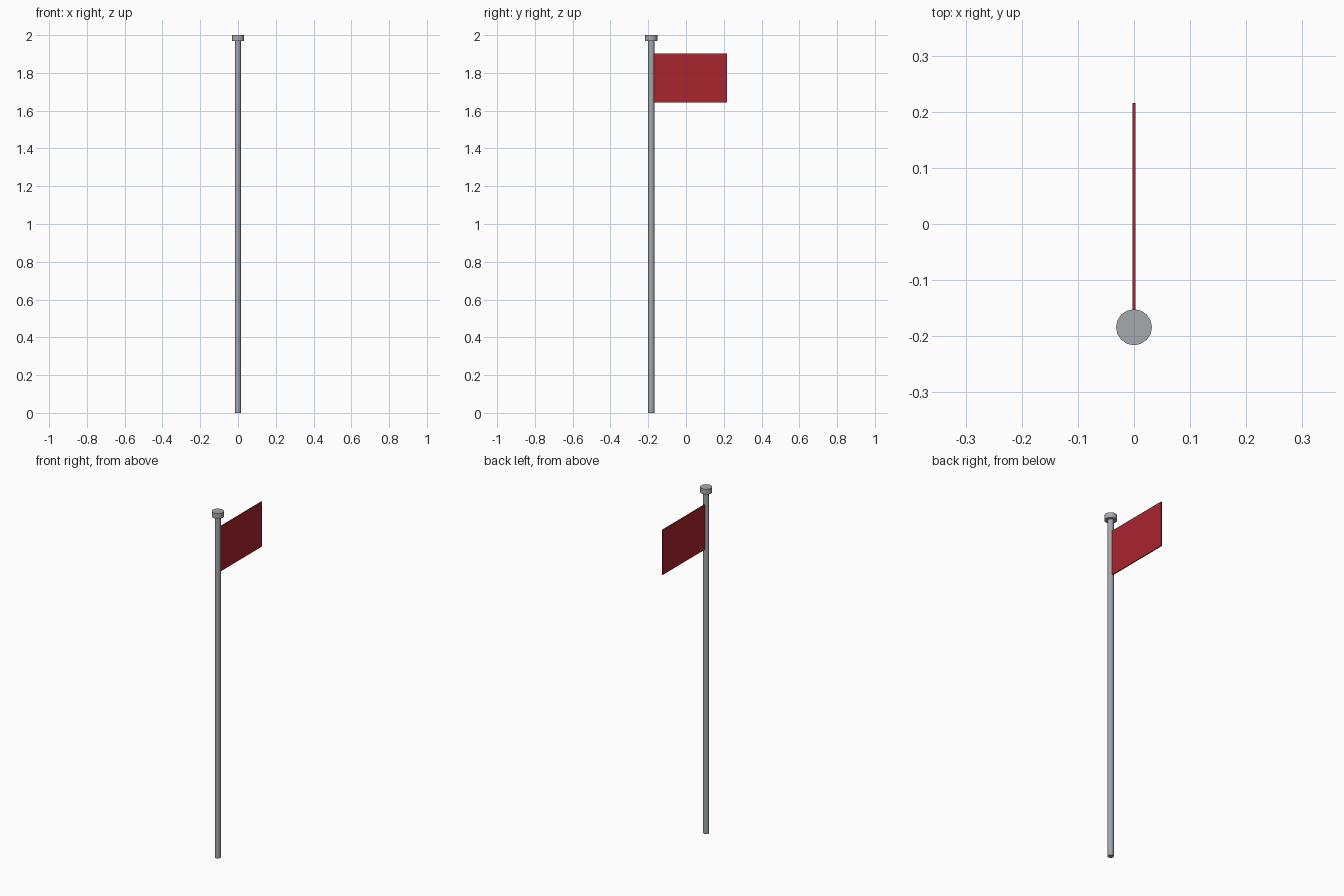
import bpy, math

if "Cube" in bpy.data.objects:
    bpy.data.objects.remove(bpy.data.objects["Cube"])

def material(name, rgb):
    m = bpy.data.materials.new(name)
    m.diffuse_color = (*rgb, 1)
    m.use_nodes = True
    m.node_tree.nodes["Principled BSDF"].inputs["Base Color"].default_value = m.diffuse_color
    return m

metal = material("grey metal", (0.38, 0.40, 0.42))
cloth = material("red cloth", (0.40, 0.018, 0.027))

POLE_Y = -0.184

def rod(name, radius, z0, z1):
    bpy.ops.mesh.primitive_cylinder_add(vertices=16, radius=radius, depth=z1 - z0,
                                        location=(0, POLE_Y, (z0 + z1) / 2))
    ob = bpy.context.object
    ob.name = name
    ob.data.materials.append(metal)

# pole and its wider cap
rod("pole", 0.016, 0, 1.97)
rod("pole_cap", 0.032, 1.97, 2.0)

# flag: thin flat panel attached to the pole
y0, y1, z0, z1 = POLE_Y + 0.014, 0.216, 1.644, 1.903
bpy.ops.mesh.primitive_cube_add(size=1, location=(0, (y0 + y1) / 2, (z0 + z1) / 2))
flag = bpy.context.object
flag.name = "flag"
flag.scale = (0.006, y1 - y0, z1 - z0)
bpy.ops.object.transform_apply(location=False, rotation=False, scale=True)
flag.data.materials.append(cloth)
